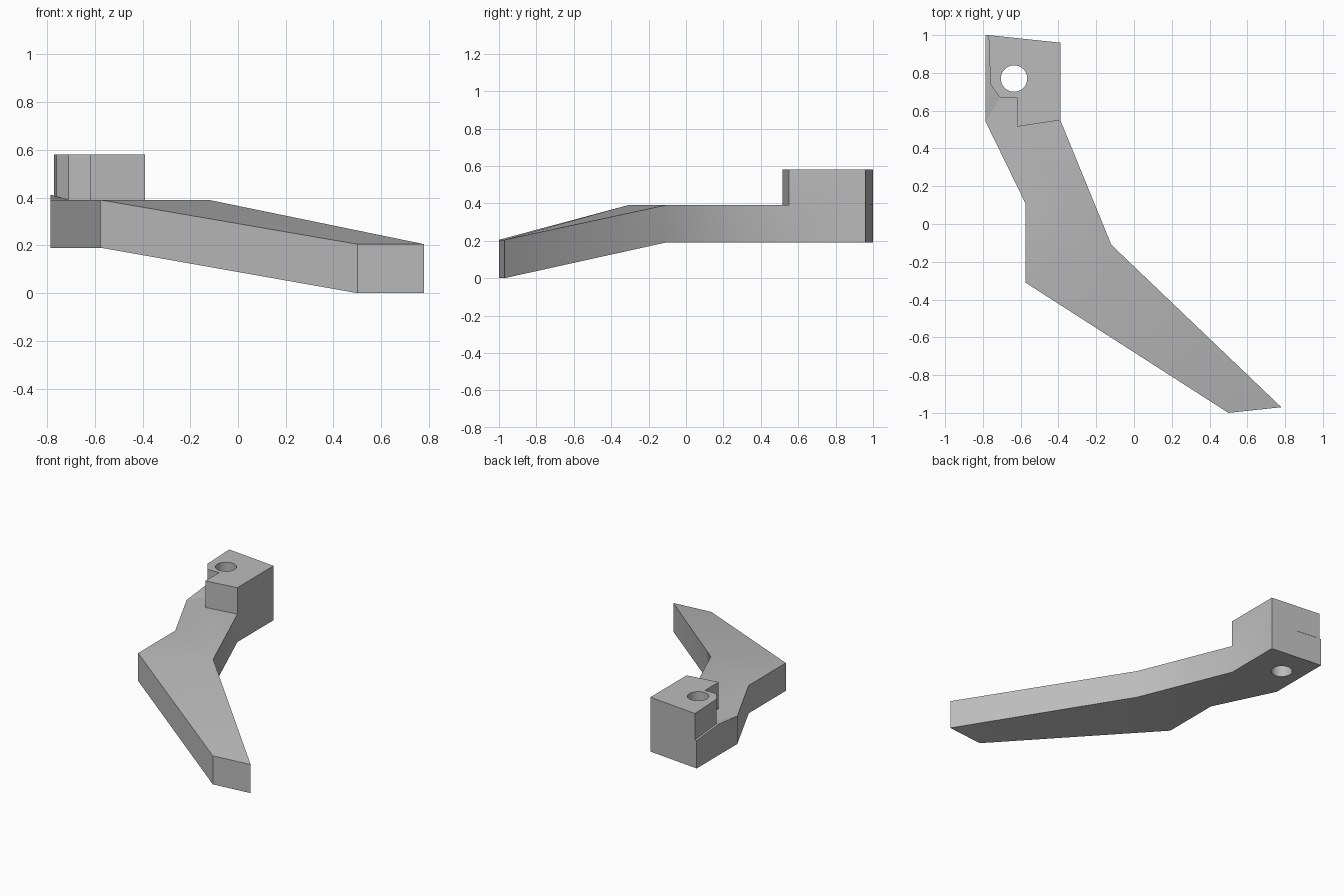
import bpy
import bmesh
import math

if "Cube" in bpy.data.objects:
    bpy.data.objects.remove(bpy.data.objects["Cube"], do_unlink=True)

grey = bpy.data.materials.new("plain_grey")
grey.use_nodes = True
colour = (0.5, 0.5, 0.5, 1)
grey.diffuse_color = colour
grey.node_tree.nodes["Principled BSDF"].inputs["Base Color"].default_value = colour


def make_object(name, bm):
    bmesh.ops.recalc_face_normals(bm, faces=bm.faces)
    mesh = bpy.data.meshes.new(name)
    bm.to_mesh(mesh)
    bm.free()
    mesh.materials.append(grey)
    obj = bpy.data.objects.new(name, mesh)
    bpy.context.collection.objects.link(obj)
    return obj


def prism(name, outline, bottom, top, caps):
    """Walls around an outline, closed by the listed cap polygons."""
    bm = bmesh.new()
    low = [bm.verts.new((x, y, bottom(y))) for x, y in outline]
    high = [bm.verts.new((x, y, top(y))) for x, y in outline]
    n = len(outline)
    for i in range(n):
        j = (i + 1) % n
        bm.faces.new((low[i], low[j], high[j], high[i]))
    for cap in caps:
        bm.faces.new([high[i] for i in cap])
        bm.faces.new([low[i] for i in reversed(cap)])
    return make_object(name, bm)


def combine(target, other, operation):
    """Apply a boolean and remove the helper."""
    mod = target.modifiers.new(operation.lower(), 'BOOLEAN')
    mod.operation, mod.solver, mod.object = operation, 'EXACT', other
    bpy.context.view_layer.update()
    bpy.context.view_layer.objects.active = target
    bpy.ops.object.modifier_apply(modifier=mod.name)
    bpy.data.objects.remove(other, do_unlink=True)


# Bent arm: level rear section and a drooping front section
arm_outline = [(-0.785, 1.0), (-0.785, 0.54), (-0.575, 0.11), (-0.575, -0.31),
               (0.5, -1.0), (0.78, -0.97), (-0.12, -0.11), (-0.39, 0.55), (-0.39, 0.96)]
arm = prism("bent_arm", arm_outline,
            lambda y: 0 if y < -0.9 else 0.19,
            lambda y: 0.205 if y < -0.9 else 0.39,
            [(0, 1, 2, 3, 6, 7, 8), (3, 4, 5, 6)])

# Raised mounting block with a stepped front corner
block_outline = [(-0.77, 1.0), (-0.76, 0.74), (-0.71, 0.67), (-0.62, 0.67),
                 (-0.62, 0.515), (-0.39, 0.55), (-0.39, 0.96)]
block = prism("mounting_block", block_outline, lambda y: 0.39, lambda y: 0.58,
              [range(len(block_outline))])
combine(arm, block, 'UNION')

# Round bolt hole through block and arm
bm = bmesh.new()
bmesh.ops.create_cone(bm, cap_ends=True, segments=32, radius1=0.07, radius2=0.07, depth=1)
bmesh.ops.translate(bm, verts=bm.verts, vec=(-0.635, 0.77, 0.4))
combine(arm, make_object("hole_cutter", bm), 'DIFFERENCE')

# Small sloping lip beside the block
bm = bmesh.new()
for point in [(-0.785, 1.0, 0.39), (-0.785, 0.54, 0.39), (-0.71, 0.67, 0.39),
              (-0.785, 0.75, 0.412), (-0.76, 0.74, 0.405), (-0.77, 1.0, 0.39)]:
    bm.verts.new(point)
bmesh.ops.convex_hull(bm, input=bm.verts)
lip = make_object("side_lip", bm)

# Soft bends, crisp corners
bpy.context.view_layer.update()
bpy.ops.object.select_all(action='DESELECT')
for obj in (arm, lip):
    obj.select_set(True)
bpy.context.view_layer.objects.active = arm
bpy.ops.object.shade_smooth_by_angle(angle=math.radians(30))
